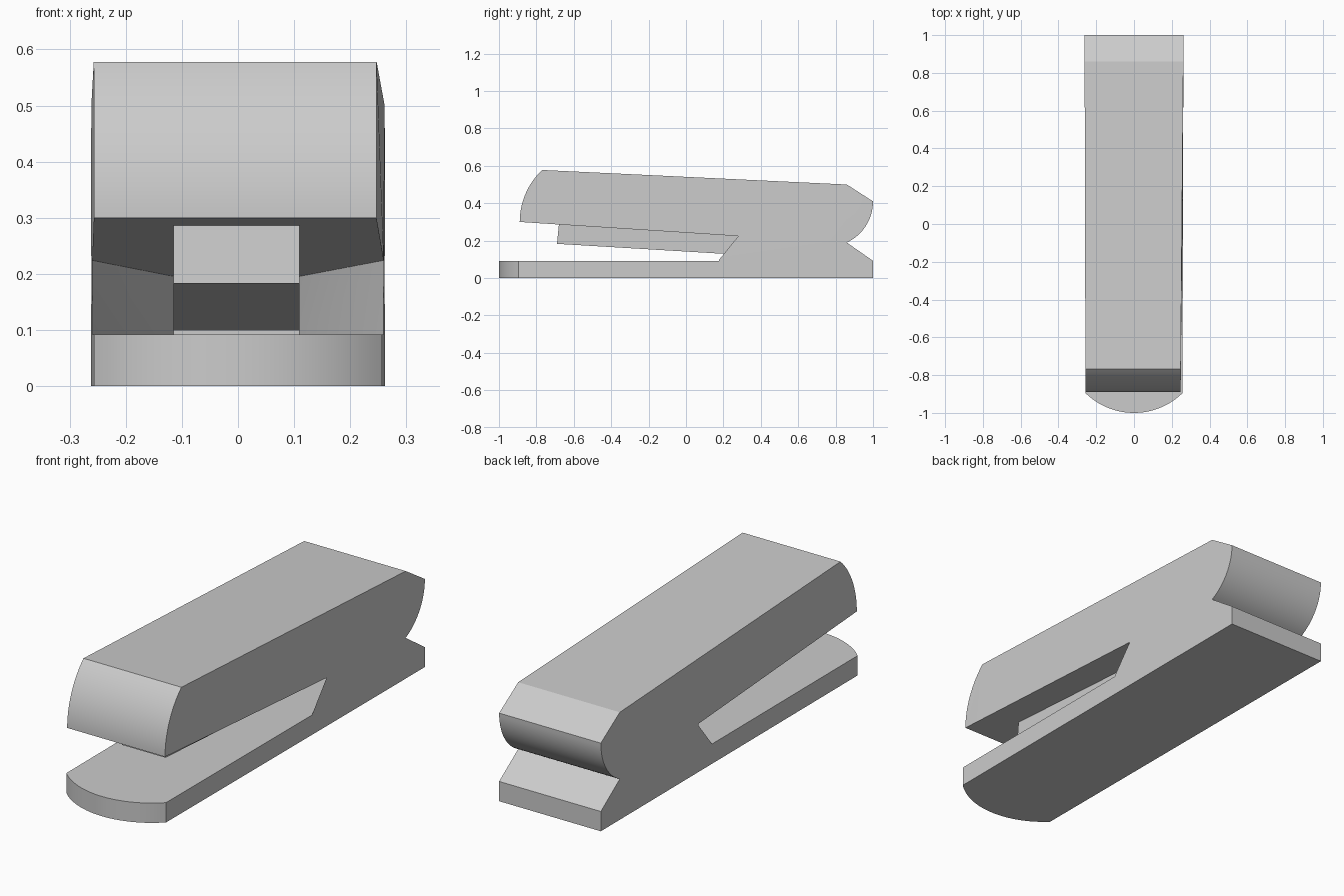
import bpy, bmesh, math

if "Cube" in bpy.data.objects:
    bpy.data.objects.remove(bpy.data.objects["Cube"], do_unlink=True)

GREY = (0.6, 0.6, 0.6, 1)
mat = bpy.data.materials.new("light_grey")
mat.use_nodes = True
mat.diffuse_color = GREY
mat.node_tree.nodes["Principled BSDF"].inputs["Base Color"].default_value = GREY


def new_object(name, bm):
    bmesh.ops.recalc_face_normals(bm, faces=bm.faces[:])
    mesh = bpy.data.meshes.new(name)
    bm.to_mesh(mesh)
    bm.free()
    mesh.materials.append(mat)
    ob = bpy.data.objects.new(name, mesh)
    bpy.context.collection.objects.link(ob)
    return ob


def loft(name, lower, upper):
    """Solid between two matching loops; side walls are split where bent."""
    bm = bmesh.new()
    a = [bm.verts.new(p) for p in lower]
    b = [bm.verts.new(p) for p in upper]
    bm.faces.new(a)
    bm.faces.new(b)
    for i in range(len(a)):
        j = (i + 1) % len(a)
        bm.faces.new((a[i], a[j], b[j], b[i]))
    return new_object(name, bm)


def side_prism(name, profile, x0, x1):
    return loft(name, [(x0, y, z) for y, z in profile],
                [(x1, y, z) for y, z in profile])


def arc(cx, cy, r, start, end, n):
    return [(cx + r * math.cos(math.radians(start + (end - start) * i / n)),
             cy + r * math.sin(math.radians(start + (end - start) * i / n)))
            for i in range(n + 1)]


def cut(target, cutter, operation):
    cutter.hide_render = True
    mod = target.modifiers.new("cut", "BOOLEAN")
    mod.operation = operation
    mod.solver = "EXACT"
    mod.object = cutter
    bpy.context.view_layer.objects.active = target
    bpy.ops.object.modifier_apply(modifier=mod.name)
    bpy.data.objects.remove(cutter, do_unlink=True)


# Side silhouette, with the jaw still closed
HALF = 0.262
BASE_TOP = 0.092
profile = [(-1.1, 0), (1, 0), (1, BASE_TOP)]
profile += arc(0.757, 0.41, 0.243, -65, 0, 16)
profile += [(0.86, 0.5)]
profile += arc(-0.508, 0.3, 0.381, 133.2, 180, 16)
profile += [(-0.889, 0.15), (-1.1, 0.15)]
body = side_prism("stapler_body", profile, -0.4, 0.4)

# Plan outline with the rounded nose
plan = [(HALF, 1.1), (-HALF, 1.1)] + arc(0, -0.633, 0.367, 225.6, 314.4, 32)
outline = loft("plan_cutter", [(x, y, -1) for x, y in plan],
               [(x, y, 1) for x, y in plan])
cut(body, outline, "INTERSECT")


# Jaw opening, narrowing to a recess behind the magazine
def jaw_plan(mouth):
    w, d = 0.27, 0.72
    return [(-w, -1.2), (w, -1.2), (w, mouth), (0.11, d), (-0.115, d), (-w, mouth)]


def underside(y):
    return 0.3 - 0.0647 * (y + 0.89)


jaw = loft("jaw_cutter", [(x, y, BASE_TOP) for x, y in jaw_plan(0.14)],
           [(x, y, underside(y)) for x, y in jaw_plan(0.25)])
cut(body, jaw, "DIFFERENCE")

# Slight taper of the arm's front on its left side
bm = bmesh.new()
bm.from_mesh(body.data)
bmesh.ops.triangulate(bm, faces=[f for f in bm.faces if abs(f.normal.x) > 0.9])
for v in bm.verts:
    if v.co.x > 0 and v.co.y < -0.5 and v.co.z > 0.2:
        v.co.x -= 0.01
bm.to_mesh(body.data)
bm.free()

# Staple magazine hanging under the arm
magazine = side_prism("magazine", [(-0.69, 0.183), (0.75, 0.097),
                                   (0.75, 0.24), (-0.676, 0.32)], -0.115, 0.11)

for ob in (body, magazine):
    bpy.ops.object.select_all(action="DESELECT")
    ob.select_set(True)
    bpy.context.view_layer.objects.active = ob
    bpy.ops.object.shade_smooth_by_angle(angle=math.radians(22))
